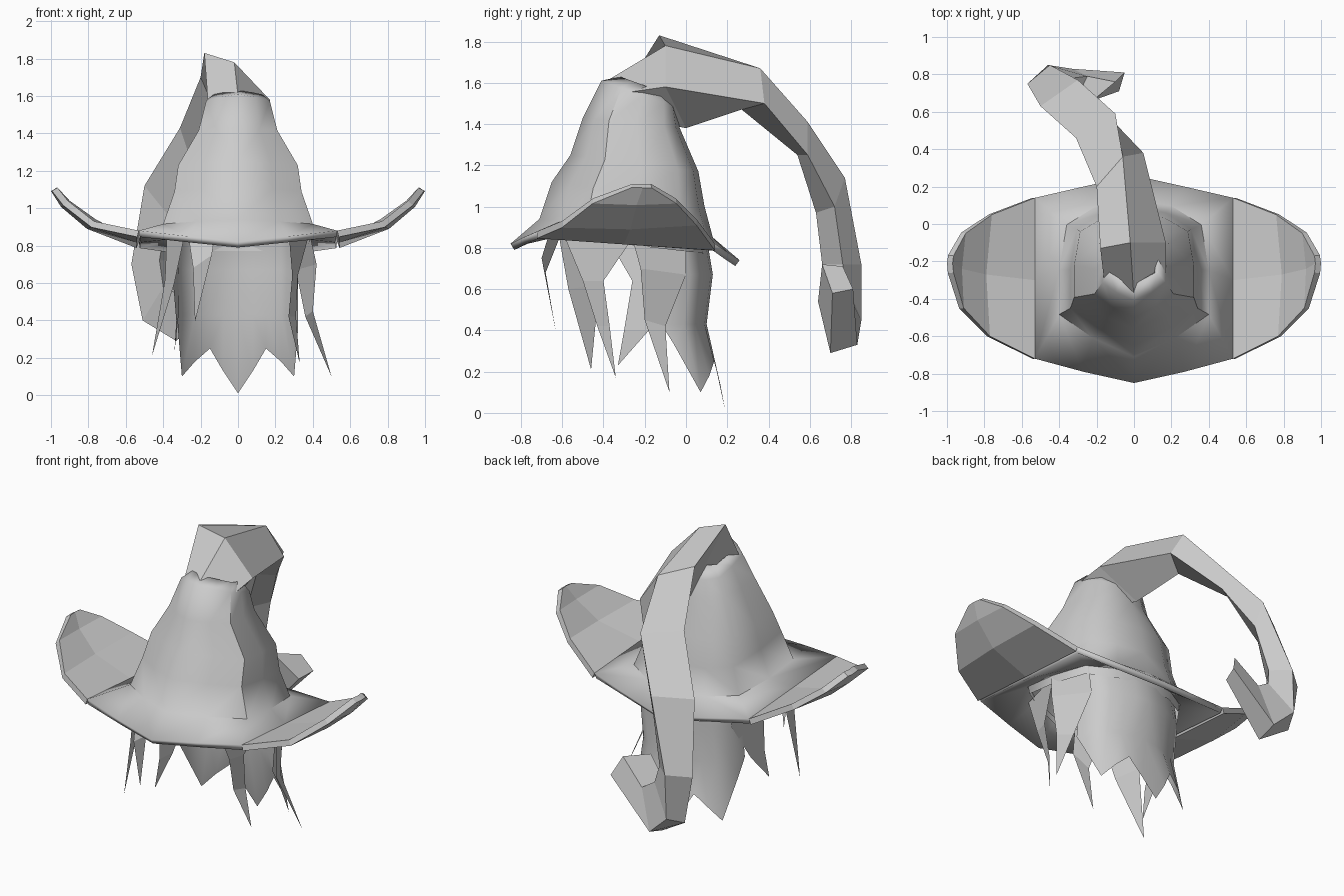
import bpy
import math

if "Cube" in bpy.data.objects:
    bpy.data.objects.remove(bpy.data.objects["Cube"], do_unlink=True)

GREY = (.6, .6, .6, 1)
grey = bpy.data.materials.new("plain grey")
grey.use_nodes = True
grey.diffuse_color = GREY
grey.node_tree.nodes["Principled BSDF"].inputs["Base Color"].default_value = GREY


def make(name, verts, faces, smooth=None, mirror=False, thickness=0):
    """Create an object, optionally smooth, mirrored across x and thickened."""
    mesh = bpy.data.meshes.new(name)
    mesh.from_pydata(verts, [], faces)
    mesh.materials.append(grey)
    obj = bpy.data.objects.new(name, mesh)
    bpy.context.collection.objects.link(obj)
    if mirror:
        mod = obj.modifiers.new("mirror", 'MIRROR')
        mod.merge_threshold = .001
    if thickness:
        mod = obj.modifiers.new("thickness", 'SOLIDIFY')
        mod.thickness = thickness
        mod.offset = -1
    if smooth:
        bpy.ops.object.select_all(action='DESELECT')
        bpy.context.view_layer.objects.active = obj
        obj.select_set(True)
        bpy.ops.object.shade_smooth_by_angle(angle=math.radians(smooth))
    return obj


def loft(rows, closed=False):
    """Join equal rows of points with quads."""
    n = len(rows[0])
    verts = [p for row in rows for p in row]
    faces = []
    for r in range(len(rows) - 1):
        for i in range(n if closed else n - 1):
            j = (i + 1) % n
            faces.append((r * n + i, r * n + j, r * n + n + j, r * n + n + i))
    return verts, faces


# Crown and middle of the brim: half sections, mirrored
def half_section(width, front, back, z_front, z_back):
    depth = back - front
    shape = [(0, 0), (.55, .12), (1, .27), (1, .55), (.9, .84), (.5, .96), (0, 1)]
    return [(width * x, front + depth * t, z_front + (z_back - z_front) * t)
            for x, t in shape]


brim_edge = [(0, -.85, .82), (.27, -.79, .85), (.53, -.72, .88), (.53, -.3, .85),
             (.53, .14, .82), (.27, .2, .78), (0, .26, .74)]
crown_levels = [(.4, -.71, .13, .94, .85), (.34, -.65, .09, 1.12, 1.0),
                (.32, -.56, .06, 1.25, 1.17), (.21, -.5, -.03, 1.43, 1.38),
                (.17, -.41, -.05, 1.61, 1.48), (.13, -.32, -.1, 1.63, 1.55)]
verts, faces = loft([brim_edge] + [half_section(*level) for level in crown_levels])
make("hat_crown", verts, faces, smooth=50, mirror=True, thickness=.035)

# Upturned brim wings, hinged on the middle of the brim
wing_rows = [brim_edge[2:5],
             [(.77, -.6, .93), (.79, -.27, .92), (.76, .05, .94)],
             [(.91, -.45, 1.04), (.92, -.24, 1.03), (.9, -.05, 1.04)],
             [(.965, -.26, 1.11), (.97, -.21, 1.11), (.965, -.17, 1.11)]]
verts, faces = loft(wing_rows)
make("brim_wing", verts, [f[::-1] for f in faces], mirror=True, thickness=.035)

# Long bent tail of the hat: four-sided sections
tail_rings = [
    [(0, -.4, 1.6), (.17, -.31, 1.55), (0, -.1, 1.4), (-.16, -.3, 1.56)],
    [(-.02, -.1, 1.78), (.17, -.1, 1.58), (-.02, 0, 1.38), (-.18, -.13, 1.83)],
    [(-.06, .36, 1.67), (.05, .38, 1.5), (-.1, .27, 1.47), (-.2, .2, 1.7)],
    [(-.1, .59, 1.41), (-.15, .59, 1.25), (-.25, .54, 1.25), (-.31, .46, 1.43)],
    [(-.3, .77, 1.14), (-.28, .72, 1), (-.38, .63, .97), (-.5, .63, 1.12)],
    [(-.45, .85, .72), (-.35, .76, .72), (-.42, .66, .72), (-.57, .75, .7)],
    [(-.46, .85, .45), (-.33, .78, .62), (-.4, .65, .58), (-.51, .74, .4)],
    [(-.33, .83, .33), (-.25, .79, .57), (-.32, .64, .54), (-.33, .7, .29)],
    [(-.05, .81, .6), (-.1, .76, .71), (-.22, .66, .72), (-.08, .71, .58)]]
verts, faces = loft(tail_rings, closed=True)
last = len(verts)
faces += [(3, 2, 1, 0), tuple(range(last - 4, last))]
make("hat_tail", verts, faces)

# Hair under the brim, from which the locks hang
verts, faces = loft([half_section(.39, -.69, .12, .94, .87),
                     half_section(.38, -.67, .11, .86, .77)])
make("hair_band", verts, faces, smooth=60, mirror=True)

# Back hair: a curved sheet with a zigzag hem, mirrored
columns = [(0, 0), (.08, -.01), (.15, -.03), (.23, -.06), (.3, -.11), (.32, -.22)]
hem = [.01, .13, .25, .18, .1, .34]
rows = [[(x, y + dy, z) for x, dy in columns]
        for z, y in [(.95, .08), (.85, .1), (.67, .13), (.43, .1)]]
rows.append([(x, .19 + dy - .1 * (z - .01), z) for (x, dy), z in zip(columns, hem)])
verts, faces = loft(rows)
make("back_hair", verts, faces, smooth=60, mirror=True)


# Loose hair locks: pairs of edge points ending in a tip
def lock(name, pairs, tip):
    verts, faces = loft(pairs)
    verts.append(tip)
    n = len(verts)
    make(name, verts, faces + [(n - 3, n - 2, n - 1)])


lock("left_side_lock", [[(.38, -.27, .88), (.34, 0, .88)],
                        [(.42, -.22, .7), (.31, 0, .67)],
                        [(.4, -.2, .45), (.36, -.1, .42)]], (.5, -.08, .1))
lock("left_front_lock", [[(.27, -.6, .88), (.38, -.25, .86)],
                         [(.29, -.5, .64), (.32, -.4, .64)],
                         [(.27, -.43, .42), (.31, -.37, .42)]], (.33, -.34, .17))
lock("right_front_lock", [[(-.28, -.62, .88), (-.38, -.4, .88)],
                          [(-.34, -.57, .6), (-.39, -.42, .62)]], (-.46, -.46, .21))
lock("right_side_lock", [[(-.38, -.4, .88), (-.34, 0, .85)],
                         [(-.35, -.26, .64), (-.31, 0, .66)],
                         [(-.33, -.3, .4), (-.32, -.18, .4)]], (-.34, -.33, .23))
lock("fringe_lock", [[(-.12, -.66, .88), (-.27, -.6, .88)],
                     [(-.14, -.7, .75), (-.24, -.68, .68)]], (-.23, -.63, .39))
